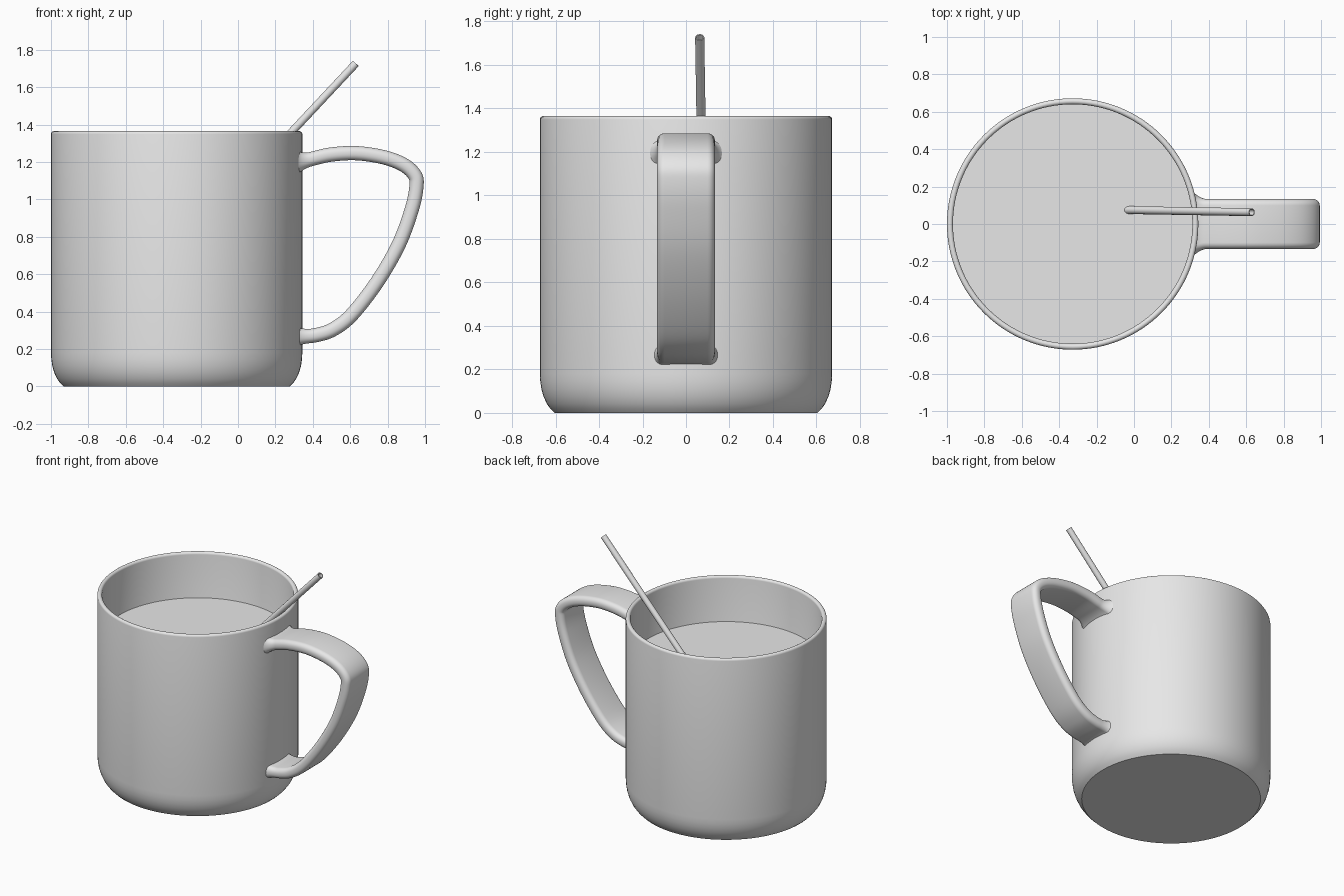
import bpy, bmesh, math
from mathutils import Vector

if "Cube" in bpy.data.objects:
    bpy.data.objects.remove(bpy.data.objects["Cube"], do_unlink=True)

MUG_X, MUG_R, MUG_H = -0.328, 0.672, 1.365
INNER_R, DRINK_Z = 0.64, 1.03

grey = bpy.data.materials.new("plain grey")
grey.use_nodes = True
grey.diffuse_color = (0.8, 0.8, 0.8, 1)
grey.node_tree.nodes["Principled BSDF"].inputs["Base Color"].default_value = grey.diffuse_color


def finish(name, bm, angle=35):
    bmesh.ops.recalc_face_normals(bm, faces=bm.faces)
    mesh = bpy.data.meshes.new(name)
    bm.to_mesh(mesh)
    bm.free()
    mesh.materials.append(grey)
    obj = bpy.data.objects.new(name, mesh)
    bpy.context.collection.objects.link(obj)
    bpy.ops.object.select_all(action="DESELECT")
    obj.select_set(True)
    bpy.context.view_layer.objects.active = obj
    bpy.ops.object.shade_smooth_by_angle(angle=math.radians(angle))
    return obj


def skin(rings, cap_start=True, cap_end=True):
    """Join a list of equal point rings into a surface."""
    bm = bmesh.new()
    loops = [[bm.verts.new(p) for p in ring] for ring in rings]
    n = len(loops[0])
    for a, b in zip(loops, loops[1:]):
        for i in range(n):
            j = (i + 1) % n
            bm.faces.new((a[i], a[j], b[j], b[i]))
    if cap_start:
        bm.faces.new(loops[0])
    if cap_end:
        bm.faces.new(loops[-1])
    return bm


def circle(r, z, n=128):
    return [Vector((MUG_X + r * math.cos(2 * math.pi * i / n),
                    r * math.sin(2 * math.pi * i / n), z)) for i in range(n)]


# Mug body: rounded foot, straight wall, soft rim, hollow inside
profile = [(0.605, 0), (0.623, 0.018), (0.64, 0.042), (0.655, 0.075),
           (0.665, 0.11), (0.67, 0.145), (MUG_R, 0.18)]
mid, half = (MUG_R + INNER_R) / 2, (MUG_R - INNER_R) / 2
profile += [(mid + half * math.cos(k * math.pi / 8),
             MUG_H - half + half * math.sin(k * math.pi / 8)) for k in range(9)]
profile += [(INNER_R, 0.16), (0.58, 0.06)]
finish("mug_body", skin([circle(r, z) for r, z in profile]))

# Drink surface
finish("drink", skin([circle(INNER_R + 0.005, DRINK_Z - 0.01),
                      circle(INNER_R + 0.005, DRINK_Z)]))


# Handle: a flat strap with rounded edges, flared where it meets the wall
def smooth_path(points, steps=8):
    pts = [Vector(p) for p in points]
    pts = [2 * pts[0] - pts[1]] + pts + [2 * pts[-1] - pts[-2]]
    out = []
    for a, b, c, d in zip(pts, pts[1:], pts[2:], pts[3:]):
        for s in range(steps):
            t = s / steps
            out.append(0.5 * (2 * b + (c - a) * t + (2 * a - 5 * b + 4 * c - d) * t ** 2
                              + (3 * b - a - 3 * c + d) * t ** 3))
    return out + [pts[-2]]


def strap_section(half_w, half_t, radius, steps=6):
    section = []
    for q, (sx, sy) in enumerate([(1, 1), (-1, 1), (-1, -1), (1, -1)]):
        for k in range(steps + 1):
            a = math.pi / 2 * (q + k / steps)
            section.append((sx * (half_w - radius) + radius * math.cos(a),
                            sy * (half_t - radius) + radius * math.sin(a)))
    return section


path = smooth_path([(0.335, 1.2), (0.4, 1.218), (0.5, 1.24), (0.635, 1.247),
                    (0.78, 1.225), (0.885, 1.185), (0.945, 1.13), (0.954, 1.07),
                    (0.93, 0.95), (0.86, 0.76), (0.745, 0.56), (0.61, 0.385),
                    (0.51, 0.306), (0.42, 0.275), (0.335, 0.266)])
rings = []
for i, p in enumerate(path):
    tangent = (path[min(i + 1, len(path) - 1)] - path[max(i - 1, 0)]).normalized()
    normal = Vector((-tangent.y, tangent.x))
    flare = max(0, (0.39 - p.x) / 0.055) ** 2
    top = p.y > 0.7
    wide = 1 + (0.33 if top else 0.13) * flare
    thick = 1 + (0.7 if top else 0.28) * flare
    ring = []
    for u, v in strap_section(0.133, 0.038, 0.034):
        y = u * wide
        q = p + normal * v * thick
        wall = MUG_X + math.sqrt((MUG_R - 0.008) ** 2 - y * y)
        ring.append(Vector((q.x + (wall - q.x) * min(flare, 1), y, q.y)))
    rings.append(ring)
finish("handle", skin(rings), 50)

# Straw: thin open tube leaning over the rim
low, tip = Vector((-0.06, 0.075, 0.99)), Vector((0.63, 0.063, 1.727))
axis = (tip - low).normalized()
side = axis.cross(Vector((0, 1, 0))).normalized()
up = axis.cross(side)


def tube_ring(centre, r, n=24):
    return [centre + r * (side * math.cos(2 * math.pi * i / n)
                          + up * math.sin(2 * math.pi * i / n)) for i in range(n)]


finish("straw", skin([tube_ring(low, 0.021), tube_ring(tip, 0.021),
                      tube_ring(tip, 0.016), tube_ring(low + axis * 0.02, 0.016)]))
